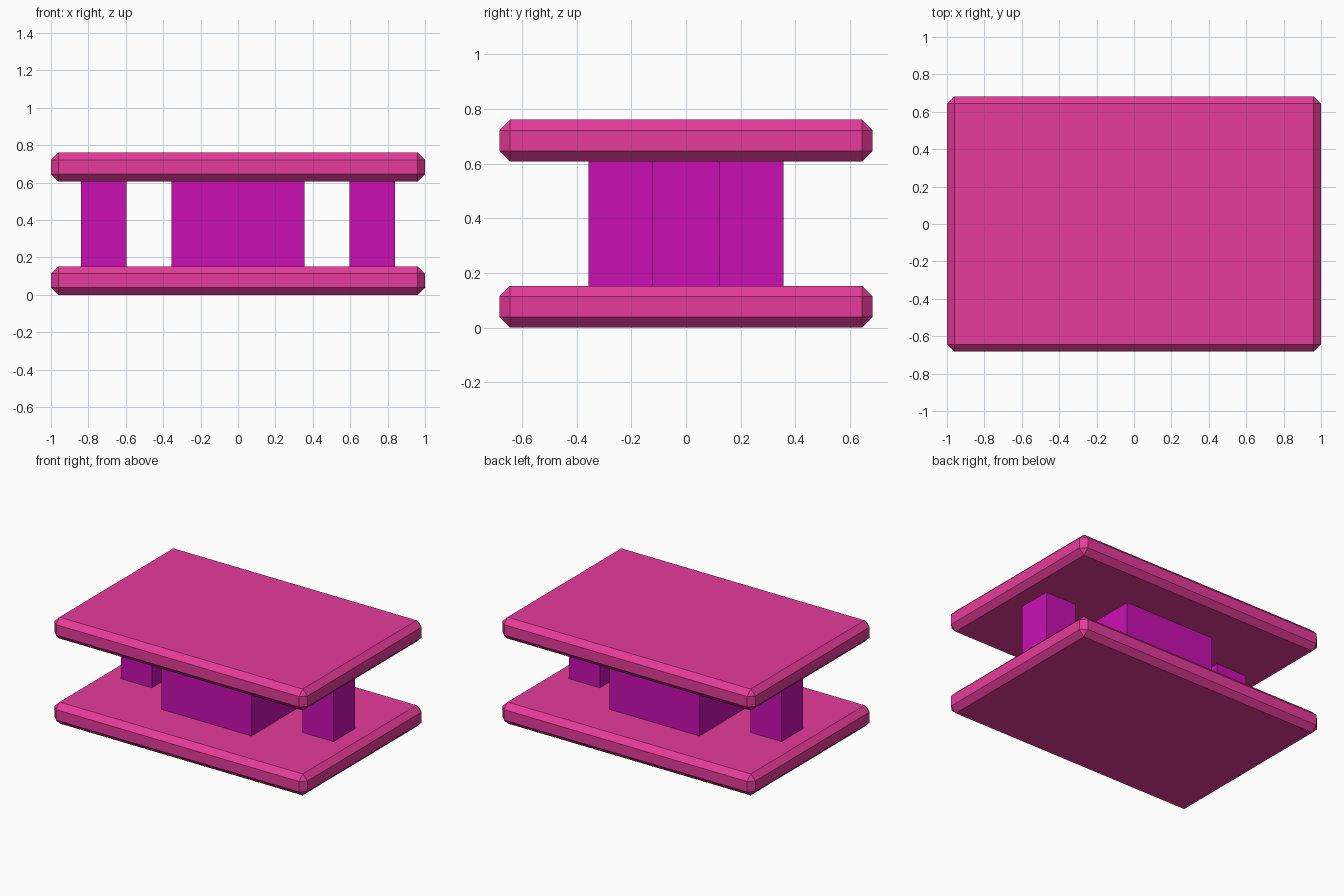
import bpy
import bmesh
from mathutils import Matrix

if "Cube" in bpy.data.objects:
    bpy.data.objects.remove(bpy.data.objects["Cube"])


def material(name, rgb):
    m = bpy.data.materials.new(name)
    m.diffuse_color = (*rgb, 1.0)
    m.use_nodes = True
    m.node_tree.nodes["Principled BSDF"].inputs["Base Color"].default_value = m.diffuse_color
    return m


PINK = material("pink", (0.79, 0.044, 0.323))
PURPLE = material("purple", (0.59, 0.005, 0.445))


def box(name, size, centre, mat, chamfer=0.0):
    bm = bmesh.new()
    bmesh.ops.create_cube(bm, size=1.0, matrix=Matrix.Diagonal((*size, 1.0)))
    if chamfer:
        bmesh.ops.bevel(bm, geom=bm.edges[:], offset=chamfer, segments=1,
                        affect='EDGES', profile=0.5)
    mesh = bpy.data.meshes.new(name)
    bm.to_mesh(mesh)
    bm.free()
    mesh.materials.append(mat)
    ob = bpy.data.objects.new(name, mesh)
    ob.location = centre
    bpy.context.collection.objects.link(ob)
    return ob


HEIGHT, SLAB = 0.76, 0.153

# Chamfered slabs
box("bottom_slab", (2.0, 1.364, SLAB), (0, 0, SLAB / 2), PINK, 0.039)
box("top_slab", (2.0, 1.364, SLAB), (0, 0, HEIGHT - SLAB / 2), PINK, 0.039)

# Core block and side posts between the slabs
gap = HEIGHT - 2 * SLAB
box("centre_block", (0.712, 0.712, gap), (0, 0, HEIGHT / 2), PURPLE)
for side, sx in (("left", -1), ("right", 1)):
    box(side + "_post", (0.245, 0.245, gap), (sx * 0.718, 0, HEIGHT / 2), PURPLE)
